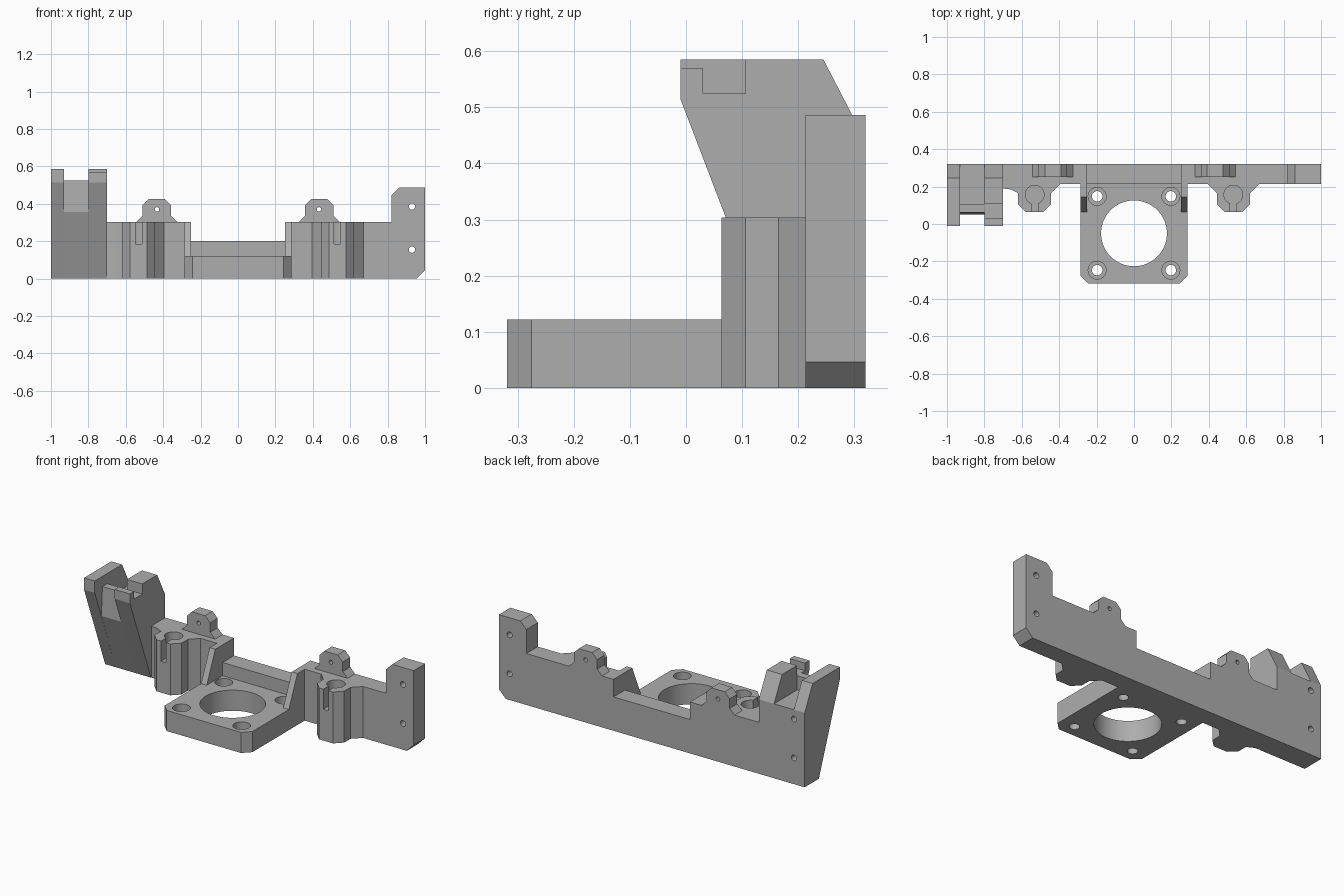
import bpy, bmesh
from mathutils import Vector, Matrix

cube = bpy.data.objects.get("Cube")
if cube:
    bpy.data.objects.remove(cube, do_unlink=True)

grey = bpy.data.materials.new("plain_grey")
grey.use_nodes = True
grey.diffuse_color = (0.42, 0.42, 0.42, 1)
grey.node_tree.nodes["Principled BSDF"].inputs["Base Color"].default_value = grey.diffuse_color

# Maps a profile point and an extrusion position to 3D, by extrusion axis
PLACE = {
    "x": lambda a, b, d: (d, a, b),
    "y": lambda a, b, d: (a, d, b),
    "z": lambda a, b, d: (a, b, d),
}


def finish(name, bm):
    bmesh.ops.recalc_face_normals(bm, faces=bm.faces)
    mesh = bpy.data.meshes.new(name)
    bm.to_mesh(mesh)
    bm.free()
    mesh.materials.append(grey)
    obj = bpy.data.objects.new(name, mesh)
    bpy.context.collection.objects.link(obj)
    return obj


def prism(name, axis, profile, start, end):
    bm = bmesh.new()
    put = PLACE[axis]
    face = bm.faces.new([bm.verts.new(put(a, b, start)) for a, b in profile])
    out = bmesh.ops.extrude_face_region(bm, geom=[face])
    shift = Vector(put(0, 0, end - start))
    bmesh.ops.translate(bm, vec=shift, verts=[v for v in out["geom"] if isinstance(v, bmesh.types.BMVert)])
    return finish(name, bm)


def box(name, x0, x1, y0, y1, z0, z1):
    return prism(name, "z", [(x0, y0), (x1, y0), (x1, y1), (x0, y1)], z0, z1)


def drill(axis, a, b, radius, start, end, sides=32):
    bm = bmesh.new()
    bmesh.ops.create_cone(bm, cap_ends=True, segments=sides, radius1=radius, radius2=radius, depth=end - start)
    if axis == "y":
        bmesh.ops.rotate(bm, verts=bm.verts, matrix=Matrix.Rotation(1.5707963, 3, "X"))
    bmesh.ops.translate(bm, verts=bm.verts, vec=PLACE[axis](a, b, (start + end) / 2))
    return finish("drill_cutter", bm)


def cut(obj, cutters):
    for c in cutters:
        mod = obj.modifiers.new("cut", "BOOLEAN")
        mod.operation = "DIFFERENCE"
        mod.solver = "EXACT"
        mod.object = c
    bpy.context.view_layer.update()
    mesh = bpy.data.meshes.new_from_object(obj.evaluated_get(bpy.context.evaluated_depsgraph_get()))
    obj.modifiers.clear()
    obj.data = mesh
    for c in cutters:
        bpy.data.objects.remove(c, do_unlink=True)


BACK, FRONT, TOP = 0.32, 0.213, 0.304

# Long back wall with a tall right-hand column and a lowered centre
wall = prism("back_wall", "y", [
    (-0.7, 0), (0.955, 0), (1, 0.046), (1, 0.486), (0.86, 0.486), (0.82, 0.446), (0.82, TOP),
    (0.25, TOP), (0.25, 0.2), (-0.25, 0.2), (-0.25, TOP), (-0.7, TOP)], FRONT, BACK)
cut(wall, [drill("y", 0.93, z, 0.017, 0.1, 0.4, 20) for z in (0.155, 0.385)])

# Square motor plate with clipped front corners
plate = prism("motor_plate", "z", [
    (-0.287, FRONT), (-0.287, -0.275), (-0.243, -0.319), (0.243, -0.319), (0.287, -0.275), (0.287, FRONT)], 0, 0.122)
holes = [drill("z", 0, -0.05, 0.176, -0.1, 0.3, 64)]
for x in (-0.197, 0.197):
    for y in (-0.247, 0.148):
        holes += [drill("z", x, y, 0.028, -0.1, 0.3), drill("z", x, y, 0.048, 0.06, 0.3)]
cut(plate, holes)

for side, name in ((-1, "right"), (1, "left")):
    # Gusset between motor plate and wall
    prism(name + "_gusset", "x", [(0.065, 0.122), (FRONT, 0.122), (FRONT, TOP), (0.145, TOP)],
          side * 0.25, side * 0.287)

    # Rod holder: faceted column, blind socket and front slit
    outer = [(0.62, 0.165), (0.67, FRONT)] if side > 0 else [(0.62, 0.165), (0.66, 0.185), (0.7, 0.19), (0.7, FRONT)]
    outline = [(0.395, FRONT), (0.443, 0.165), (0.443, 0.106), (0.486, 0.063), (0.577, 0.063), (0.62, 0.106)] + outer
    holder = prism(name + "_rod_holder", "z", [(side * x, y) for x, y in outline], 0, TOP)
    mid = side * 0.531
    cut(holder, [drill("z", mid, 0.157, 0.05, 0.185, 0.5, 40),
                 box("slit_cutter", mid - 0.017, mid + 0.017, 0, 0.15, 0.185, 0.5)])

    # Screw tab on top of the wall
    tab = prism(name + "_screw_tab", "y", [(side * x, z) for x, z in (
        (0.325, TOP), (0.357, 0.336), (0.357, 0.392), (0.39, 0.425), (0.477, 0.425),
        (0.51, 0.392), (0.51, 0.336), (0.542, TOP))], 0.25, BACK)
    cut(tab, [drill("y", side * 0.433, 0.37, 0.012, 0.1, 0.4, 16)])

# Belt bracket: leaning block made of an outer cheek, a middle web and a hooked cheek
foot, toe, rear = (0.187, 0), (-0.01, 0.515), [(0.245, 0.585), (BACK, 0.44), (BACK, 0)]
cheek = prism("bracket_outer_cheek", "x", [foot, toe, (-0.01, 0.585)] + rear, -1, -0.93)
web = prism("bracket_web", "x", [
    foot, (0.052, 0.355), (0.062, 0.525), (0.106, 0.525), (0.106, 0.44), (BACK, 0.44), (BACK, 0)], -0.93, -0.8)
prism("bracket_hooked_cheek", "x", [
    foot, toe, (-0.01, 0.57), (0.03, 0.57), (0.03, 0.525), (0.106, 0.525), (0.106, 0.585)] + rear, -0.8, -0.7)
for part in (cheek, web):
    cut(part, [drill("y", -0.93, z, 0.017, 0.24, 0.4, 20) for z in (0.155, 0.385)])

# Smooth the round bores and keep every other edge crisp
bpy.ops.object.select_all(action="DESELECT")
for obj in (plate, bpy.data.objects["right_rod_holder"], bpy.data.objects["left_rod_holder"]):
    obj.select_set(True)
    bpy.context.view_layer.objects.active = obj
bpy.ops.object.shade_smooth_by_angle(angle=0.4)
